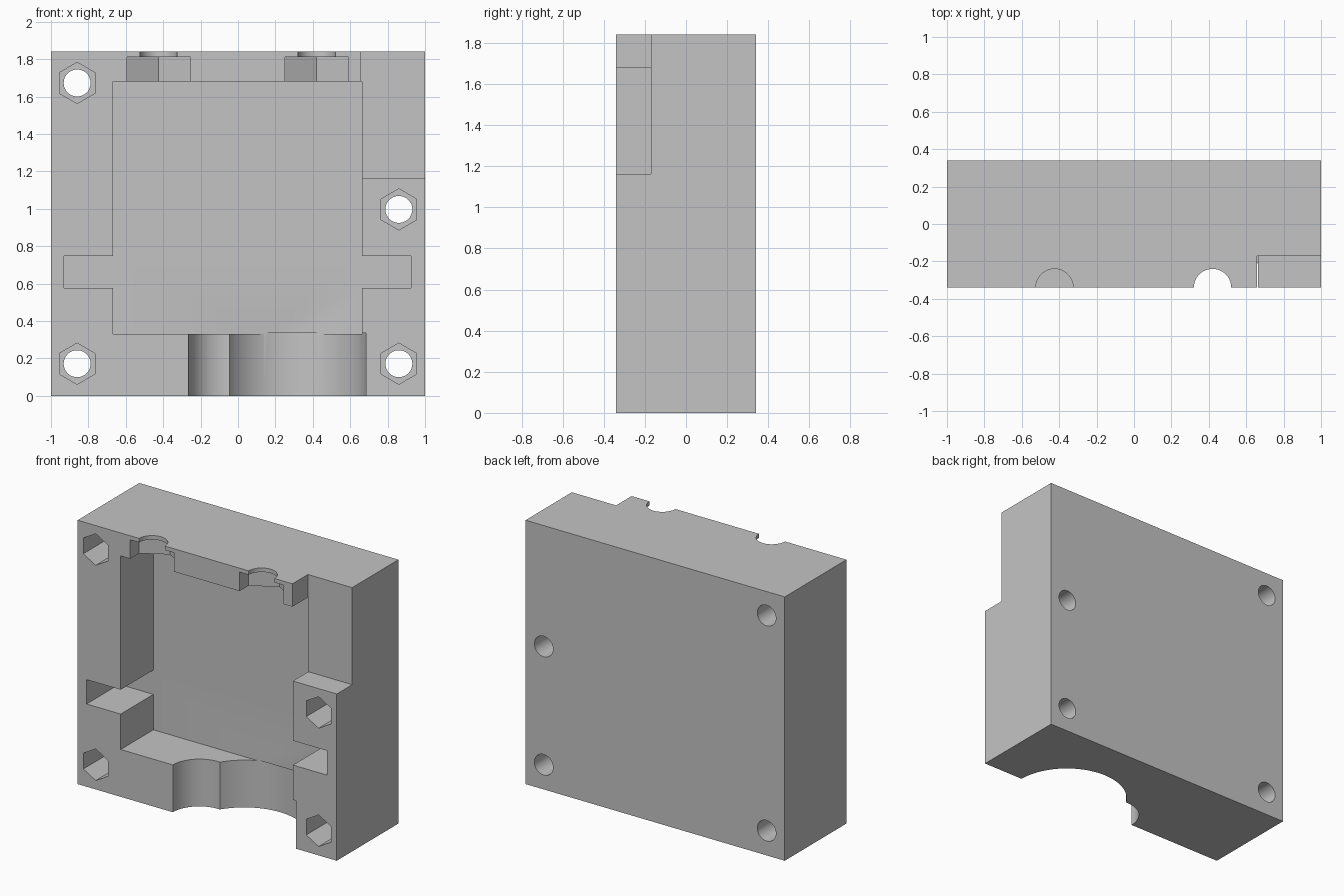
import bpy, bmesh
from math import sin, cos, tau
from mathutils import Vector

cube = bpy.data.objects.get("Cube")
if cube:
    bpy.data.objects.remove(cube, do_unlink=True)

FRONT, BACK, HEIGHT = -0.34, 0.34, 1.84
OVER = 0.1  # how far cutters reach past the block


def ring(cx, cy, radius, sides):
    """Regular polygon with one corner pointing along the second axis."""
    return [(cx + radius * sin(tau * i / sides), cy + radius * cos(tau * i / sides))
            for i in range(sides)]


def rect(x0, x1, y0, y1):
    return [(x0, y0), (x1, y0), (x1, y1), (x0, y1)]


def prism(name, outline, axis, start, end):
    """Extrude an outline along y (outline in x, z) or z (outline in x, y)."""
    bm = bmesh.new()
    place = (lambda a, b: (a, start, b)) if axis == "y" else (lambda a, b: (a, b, start))
    face = bm.faces.new([bm.verts.new(place(a, b)) for a, b in outline])
    grown = bmesh.ops.extrude_face_region(bm, geom=[face])["geom"]
    step = Vector((0, end - start, 0)) if axis == "y" else Vector((0, 0, end - start))
    bmesh.ops.translate(bm, vec=step,
                        verts=[v for v in grown if isinstance(v, bmesh.types.BMVert)])
    bmesh.ops.recalc_face_normals(bm, faces=bm.faces[:])
    mesh = bpy.data.meshes.new(name)
    bm.to_mesh(mesh)
    bm.free()
    obj = bpy.data.objects.new(name, mesh)
    bpy.context.collection.objects.link(obj)
    return obj


def cut(target, outline, axis, start, end):
    """Subtract a prism from the target and discard the cutter."""
    cutter = prism("cutter", outline, axis, start, end)
    cutter.hide_render = True
    mod = target.modifiers.new("cut", "BOOLEAN")
    mod.operation, mod.solver, mod.object = "DIFFERENCE", "EXACT", cutter
    bpy.context.view_layer.objects.active = target
    bpy.ops.object.modifier_apply(modifier=mod.name)
    bpy.data.objects.remove(cutter, do_unlink=True)


# Solid block
housing = prism("housing_block", rect(-1, 1, 0, HEIGHT), "y", FRONT, BACK)
grey = bpy.data.materials.new("plain grey")
grey.use_nodes = True
grey.diffuse_color = (0.55, 0.55, 0.55, 1)
grey.node_tree.nodes["Principled BSDF"].inputs["Base Color"].default_value = grey.diffuse_color
housing.data.materials.append(grey)

# Main pocket with a tab slot on each side
left, right, low, high = -0.667, 0.662, 0.33, 1.68
slot_low, slot_high = 0.577, 0.747
pocket = [(left, low), (right, low),
          (right, slot_low), (0.925, slot_low), (0.925, slot_high), (right, slot_high),
          (right, high), (left, high),
          (left, slot_high), (-0.93, slot_high), (-0.93, slot_low), (left, slot_low)]
cut(housing, pocket, "y", FRONT - OVER, 0.02)

# Step in the upper corner
cut(housing, rect(0.658, 1 + OVER, 1.163, HEIGHT + OVER), "y", FRONT - OVER, -0.17)

# Round openings through the bottom wall
cut(housing, ring(0.29, FRONT - 0.005, 0.395, 96), "z", -OVER, low + 0.005)
cut(housing, ring(-0.06, FRONT, 0.205, 64), "z", -OVER, low + 0.003)

# Rod notches with nut traps in the top wall
for x in (-0.425, 0.42):
    cut(housing, ring(x, FRONT, 0.1, 48), "z", high - OVER, HEIGHT + OVER)
    cut(housing, ring(x, FRONT, 0.196, 6), "z", high - OVER, 1.812)

# Screw holes with hexagonal nut recesses at the front
for x, z in ((-0.86, 1.673), (0.86, 0.997), (-0.86, 0.172), (0.86, 0.172)):
    cut(housing, ring(x, z, 0.072, 48), "y", FRONT - OVER, BACK + OVER)
    cut(housing, ring(x, z, 0.11, 6), "y", FRONT - OVER, 0)

# Smooth the bores, keep the edges sharp
bpy.ops.object.select_all(action="DESELECT")
housing.select_set(True)
bpy.context.view_layer.objects.active = housing
bpy.ops.object.shade_smooth_by_angle()
